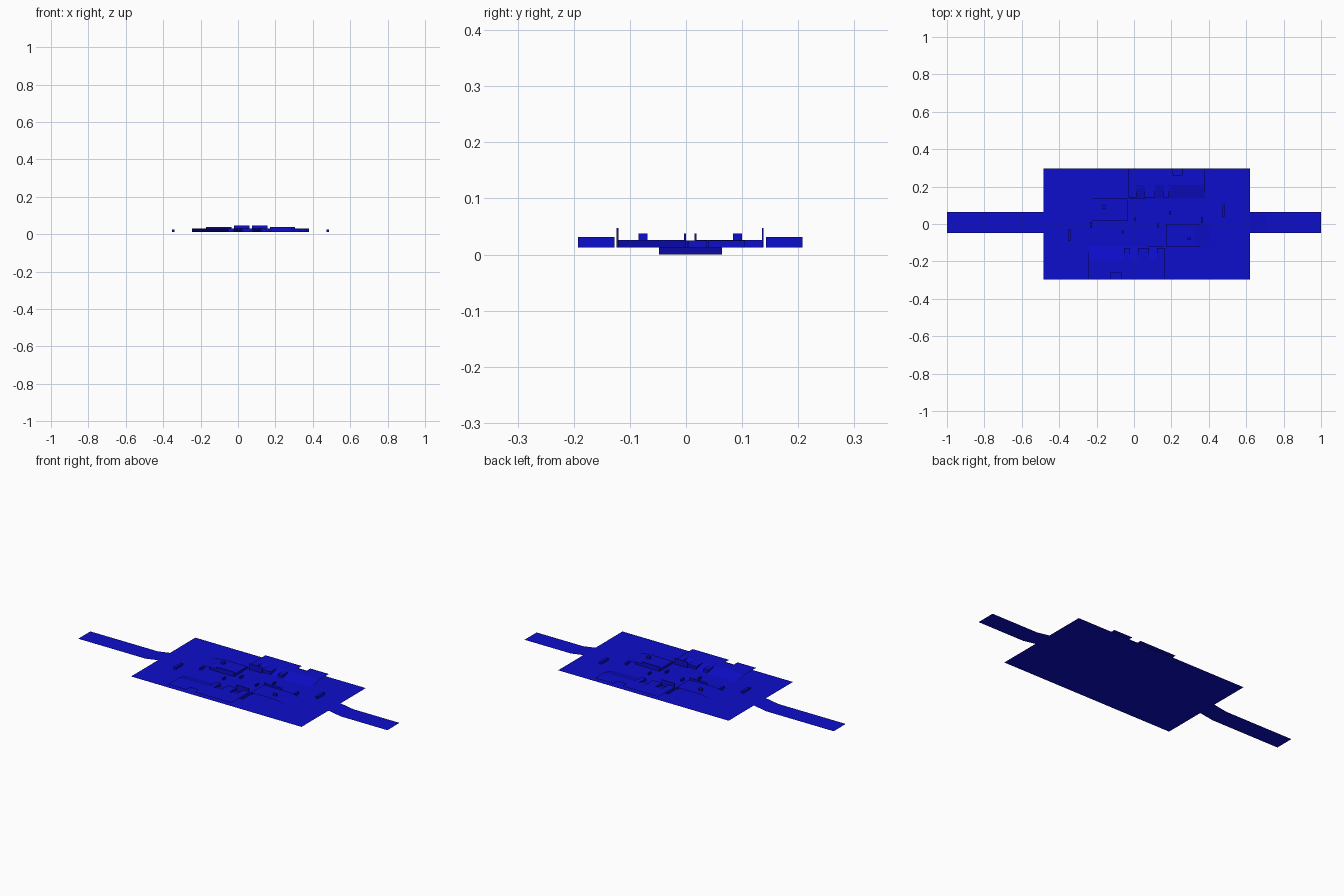
import bpy, bmesh
from mathutils import Matrix, Vector

cube = bpy.data.objects.get("Cube")
if cube:
    bpy.data.objects.remove(cube, do_unlink=True)

blue = bpy.data.materials.new("deep_blue")
blue.use_nodes = True
colour = (0.004, 0.004, 0.6, 1)
blue.diffuse_color = colour
blue.node_tree.nodes["Principled BSDF"].inputs["Base Color"].default_value = colour

GROUND, LEDGE, DECK, EDGE = 0.0125, 0.026, 0.031, 0.297
CENTRE = Vector((0.0675, 0.0075, 0))


def finish(name, bm, turned=None):
    """Make an object; turned places it about the arena centre."""
    if turned is not None:
        spin = Matrix.Rotation(3.14159265 * turned, 4, "Z")
        bm.transform(Matrix.Translation(CENTRE) @ spin)
    mesh = bpy.data.meshes.new(name)
    bm.to_mesh(mesh)
    bm.free()
    mesh.materials.append(blue)
    bpy.context.collection.objects.link(bpy.data.objects.new(name, mesh))


def face(bm, *points):
    bm.faces.new([bm.verts.new(p) for p in points])


def strip(bm, y0, y1, profile):
    """Sheet running along x, following (x, z) points."""
    for (xa, za), (xb, zb) in zip(profile, profile[1:]):
        face(bm, (xa, y0, za), (xb, y0, zb), (xb, y1, zb), (xa, y1, za))


def flat(bm, x0, x1, y0, y1, z):
    strip(bm, y0, y1, [(x0, z), (x1, z)])


def box(bm, x0, x1, y0, y1, z0, z1):
    size = Matrix.Diagonal((x1 - x0, y1 - y0, z1 - z0, 1))
    mid = Matrix.Translation(((x0 + x1) / 2, (y0 + y1) / 2, (z0 + z1) / 2))
    bmesh.ops.create_cube(bm, size=1, matrix=mid @ size)


# Arena floor
bm = bmesh.new()
flat(bm, -0.484, 0.619, -EDGE, EDGE, GROUND)
finish("floor", bm)

# Approach roads with short ramps up to the floor
for name, profile in (
    ("left_road", [(0.619, GROUND), (0.7, 0), (1, 0)]),
    ("right_road", [(-1, 0), (-0.565, 0), (-0.484, GROUND)]),
):
    bm = bmesh.new()
    strip(bm, -0.048, 0.064, profile)
    finish(name, bm)

# Everything else appears twice, turned half way round the centre
for turned, side in ((0, "back"), (1, "front")):
    outer = EDGE - CENTRE.y if turned == 0 else EDGE + CENTRE.y
    x0, x1, foot, top = -0.0975, 0.3125, 0.129, 0.2

    # Raised deck with a notch in its outer edge
    bm = bmesh.new()
    flat(bm, x0, x1, top, outer - 0.035, DECK)
    flat(bm, x0, 0.138, outer - 0.035, outer, DECK)
    flat(bm, 0.193, x1, outer - 0.035, outer, DECK)
    finish(side + "_deck", bm, turned)

    # Broad ramp down to the floor
    bm = bmesh.new()
    face(bm, (x0, foot, GROUND), (x1, foot, GROUND), (x1, top, DECK), (x0, top, DECK))
    finish(side + "_deck_ramp", bm, turned)

    # Landings standing on the ramp
    bm = bmesh.new()
    for xa, xb in ((x0, -0.055), (-0.012, 0.045), (0.09, 0.12)):
        box(bm, xa, xb, foot + 0.006, top, GROUND, DECK)
    finish(side + "_landings", bm, turned)

    # Tall thin barrier at the foot of the ramp
    bm = bmesh.new()
    box(bm, -0.09, -0.007, foot - 0.001, foot + 0.002, GROUND, 0.047)
    finish(side + "_barrier", bm, turned)

    # Ledge with a sloped end and two drop walls
    bm = bmesh.new()
    end, near, far = -0.1025, 0.0075, foot
    strip(bm, near, far, [(-0.3325, GROUND), (-0.2625, LEDGE), (end, LEDGE)])
    face(bm, (end, near, GROUND), (end, far, GROUND), (end, far, LEDGE), (end, near, LEDGE))
    face(bm, (-0.2625, near, GROUND), (end, near, GROUND), (end, near, LEDGE), (-0.2625, near, LEDGE))
    finish(side + "_ledge", bm, turned)

    # Cover on the ledge: crate and low parapet
    bm = bmesh.new()
    box(bm, -0.2375, -0.2175, 0.076, 0.092, LEDGE, 0.038)
    finish(side + "_crate", bm, turned)
    bm = bmesh.new()
    box(bm, -0.2175, end, near, near + 0.004, LEDGE, 0.038)
    finish(side + "_parapet", bm, turned)

    # Low walls on the floor
    bm = bmesh.new()
    box(bm, -0.42, -0.406, -0.098, -0.033, GROUND, 0.025)
    box(bm, -0.302, -0.292, -0.03, 0.003, GROUND, 0.025)
    box(bm, -0.13, -0.123, -0.062, -0.04, GROUND, 0.025)
    box(bm, -0.066, -0.059, 0.005, 0.03, GROUND, 0.025)
    finish(side + "_low_walls", bm, turned)
